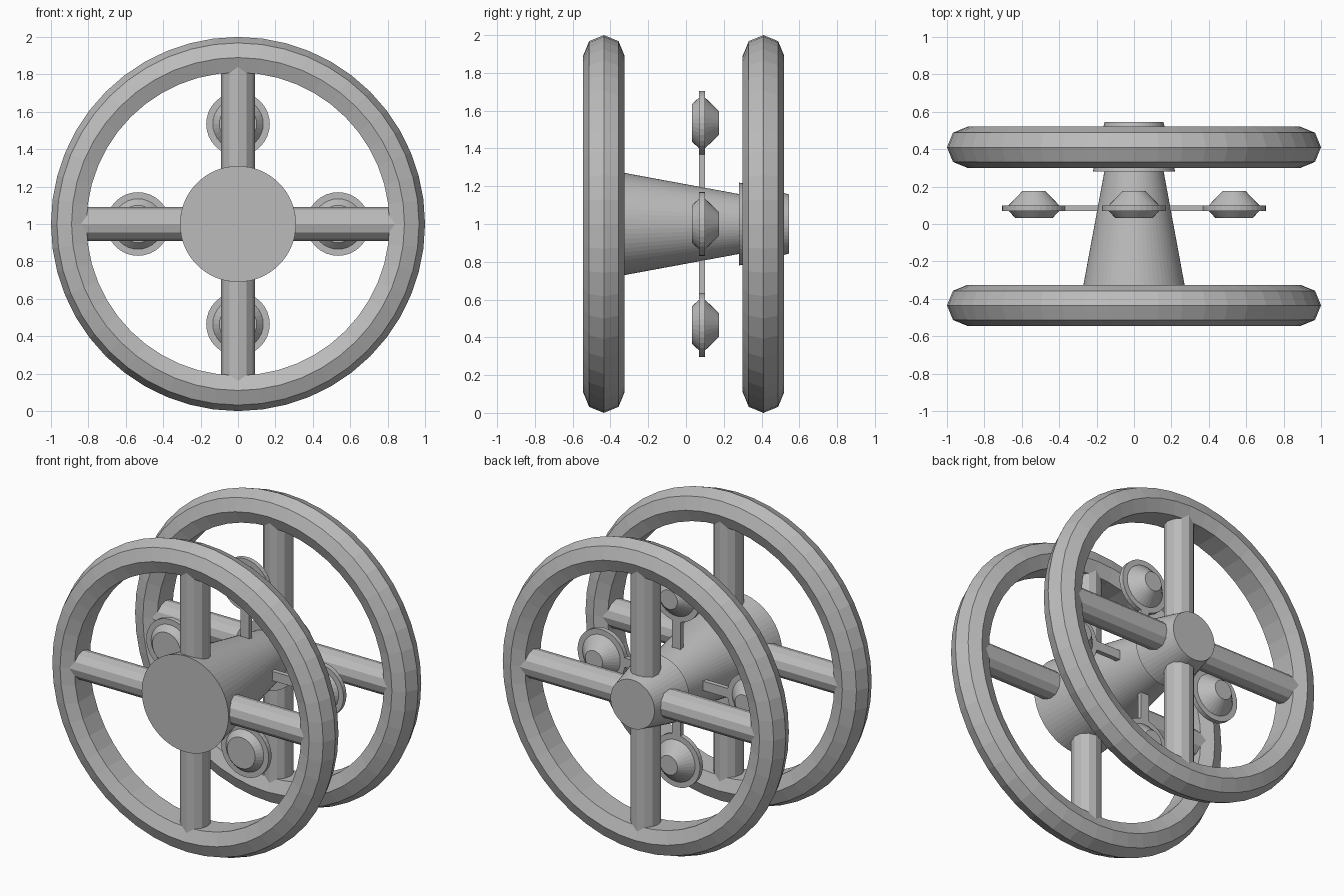
import bpy, bmesh, math
from mathutils import Matrix, Vector

if "Cube" in bpy.data.objects:
    bpy.data.objects.remove(bpy.data.objects["Cube"], do_unlink=True)

grey = bpy.data.materials.new("plain grey")
grey.use_nodes = True
COLOUR = (0.5, 0.5, 0.5, 1)
grey.diffuse_color = COLOUR
grey.node_tree.nodes["Principled BSDF"].inputs["Base Color"].default_value = COLOUR

AXLE = Vector((0, 0, 1))


def finish(name, bm):
    bmesh.ops.recalc_face_normals(bm, faces=bm.faces)
    mesh = bpy.data.meshes.new(name)
    bm.to_mesh(mesh)
    bm.free()
    mesh.materials.append(grey)
    obj = bpy.data.objects.new(name, mesh)
    bpy.context.collection.objects.link(obj)
    return obj


def lathe(name, profile, centre, steps, closed=False):
    """Turn a (radius, y) profile around the y direction through centre."""
    bm = bmesh.new()
    rows = []
    for i in range(steps):
        a = 2 * math.pi * i / steps
        rows.append([bm.verts.new(centre + Vector((r * math.cos(a), y, r * math.sin(a))))
                     for r, y in profile])
    n = len(profile)
    for i in range(steps):
        a, b = rows[i], rows[(i + 1) % steps]
        for j in range(n if closed else n - 1):
            k = (j + 1) % n
            bm.faces.new((a[j], a[k], b[k], b[j]))
    if not closed:
        bm.faces.new([row[0] for row in rows])
        bm.faces.new([row[-1] for row in rows])
    return finish(name, bm)


def spoke(name, y, angle):
    """Twelve-sided bar running out from the axle to the rim."""
    bm = bmesh.new()
    bmesh.ops.create_cone(bm, cap_ends=True, segments=12, radius1=0.09, radius2=0.09,
                          depth=0.86, matrix=Matrix.Translation((0, 0, 0.43)))
    bm.transform(Matrix.Translation((0, y, 1)) @ Matrix.Rotation(angle, 4, 'Y'))
    finish(name, bm)


def arm(name, angle):
    """Thin flat bar from the axle to a pod."""
    bm = bmesh.new()
    bmesh.ops.create_cube(bm, size=1)
    bm.transform(Matrix.Translation((0, 0.085, 1)) @ Matrix.Rotation(angle, 4, 'Y')
                 @ Matrix.Translation((0, 0, 0.26)) @ Matrix.Diagonal((0.06, 0.03, 0.4, 1)))
    finish(name, bm)


# Wheel rims: bevelled outside, flat inside
RIM = [(1.0, 0), (0.968, 0.078), (0.89, 0.11), (0.81, 0.078),
       (0.81, -0.078), (0.89, -0.11), (0.968, -0.078)]
DIRECTIONS = ("top", "left", "bottom", "right")
for side, y in (("front", -0.435), ("rear", 0.41)):
    lathe(side + "_rim", RIM, AXLE + Vector((0, y, 0)), 48, closed=True)
    for i, d in enumerate(DIRECTIONS):
        spoke(f"{side}_spoke_{d}", y, i * math.pi / 2)

# Tapered axle and rear hub
lathe("axle", [(0.31, -0.54), (0.155, 0.3)], AXLE, 64)
lathe("rear_hub", [(0.22, 0.28), (0.157, 0.546)], AXLE, 48)

# Pods on arms around the axle
POD = [(0.1, 0.032), (0.135, 0.07), (0.17, 0.07), (0.17, 0.1), (0.135, 0.1), (0.062, 0.176)]
for i, d in enumerate(DIRECTIONS):
    a = i * math.pi / 2
    arm("pod_arm_" + d, a)
    lathe("pod_" + d, POD, AXLE + 0.535 * Vector((math.sin(a), 0, math.cos(a))), 32)
